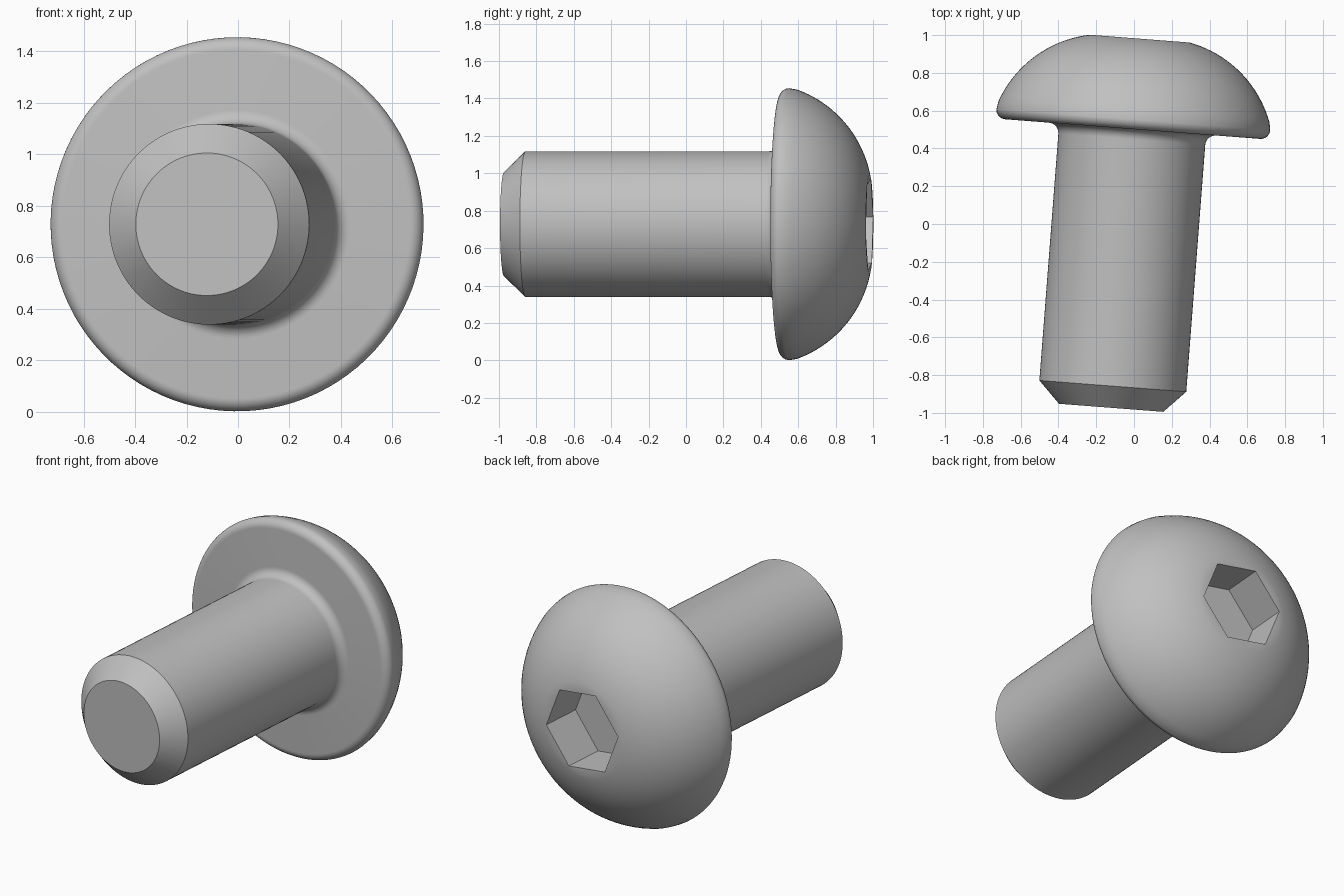
import bpy, bmesh
from math import sin, cos, pi, radians
from mathutils import Vector

cube = bpy.data.objects.get("Cube")
if cube:
    bpy.data.objects.remove(cube, do_unlink=True)

SEGMENTS = 96
TILT = radians(4.4)                     # screw axis leans towards +x
TIP = Vector((-0.121, -0.973, 0.728))   # centre of the tip face
AXIS = Vector((sin(TILT), cos(TILT), 0))
SIDE = Vector((cos(TILT), -sin(TILT), 0))
UP = Vector((0, 0, 1))
HEX_TURN = radians(-8.5)
HEX_RADIUS = 0.265


def arc(r, s, radius, start, end, steps):
    """Points (radius, distance along axis) on a circular arc, in degrees."""
    angles = [radians(start + (end - start) * i / steps) for i in range(steps + 1)]
    return [(r + radius * cos(a), s + radius * sin(a)) for a in angles]


def hex_radius(angle):
    """Distance from the centre to the side of the hexagonal socket."""
    return HEX_RADIUS * cos(pi / 6) / cos(angle % (pi / 3) - pi / 6)


def add_ring(bm, s, radius_at):
    ring = []
    for i in range(SEGMENTS):
        a = 2 * pi * i / SEGMENTS
        r, turned = radius_at(a), a + HEX_TURN
        ring.append(bm.verts.new(TIP + AXIS * s + (SIDE * cos(turned) + UP * sin(turned)) * r))
    return ring


# Outer profile: chamfered tip, shank, fillet, rounded lip, dome
profile = [(0.277, 0), (0.39, 0.115)]
profile += arc(0.445, 1.425, 0.055, 180, 90, 8)
profile += arc(0.677, 1.53, 0.05, -90, 0, 8)
profile += arc(0.15, 1.365, 0.606, 19.8, 79, 20)

bm = bmesh.new()
rings = [add_ring(bm, s, lambda a, r=r: r) for r, s in profile]

# Hexagonal socket: rim and floor
rings += [add_ring(bm, s, hex_radius) for s in (1.96, 1.70)]

for lower, upper in zip(rings, rings[1:]):
    for i in range(SEGMENTS):
        j = (i + 1) % SEGMENTS
        bm.faces.new((lower[i], lower[j], upper[j], upper[i]))
bm.faces.new(rings[0])
bm.faces.new(rings[-1])
bmesh.ops.recalc_face_normals(bm, faces=bm.faces)

mesh = bpy.data.meshes.new("button_head_screw")
bm.to_mesh(mesh)
bm.free()
screw = bpy.data.objects.new("button_head_screw", mesh)
bpy.context.collection.objects.link(screw)

# Plain grey metal
grey = bpy.data.materials.new("grey_metal")
grey.use_nodes = True
colour = (0.53, 0.53, 0.53, 1)
grey.diffuse_color = colour
grey.node_tree.nodes["Principled BSDF"].inputs["Base Color"].default_value = colour
mesh.materials.append(grey)

bpy.ops.object.select_all(action="DESELECT")
screw.select_set(True)
bpy.context.view_layer.objects.active = screw
bpy.ops.object.shade_smooth_by_angle(angle=radians(30))
